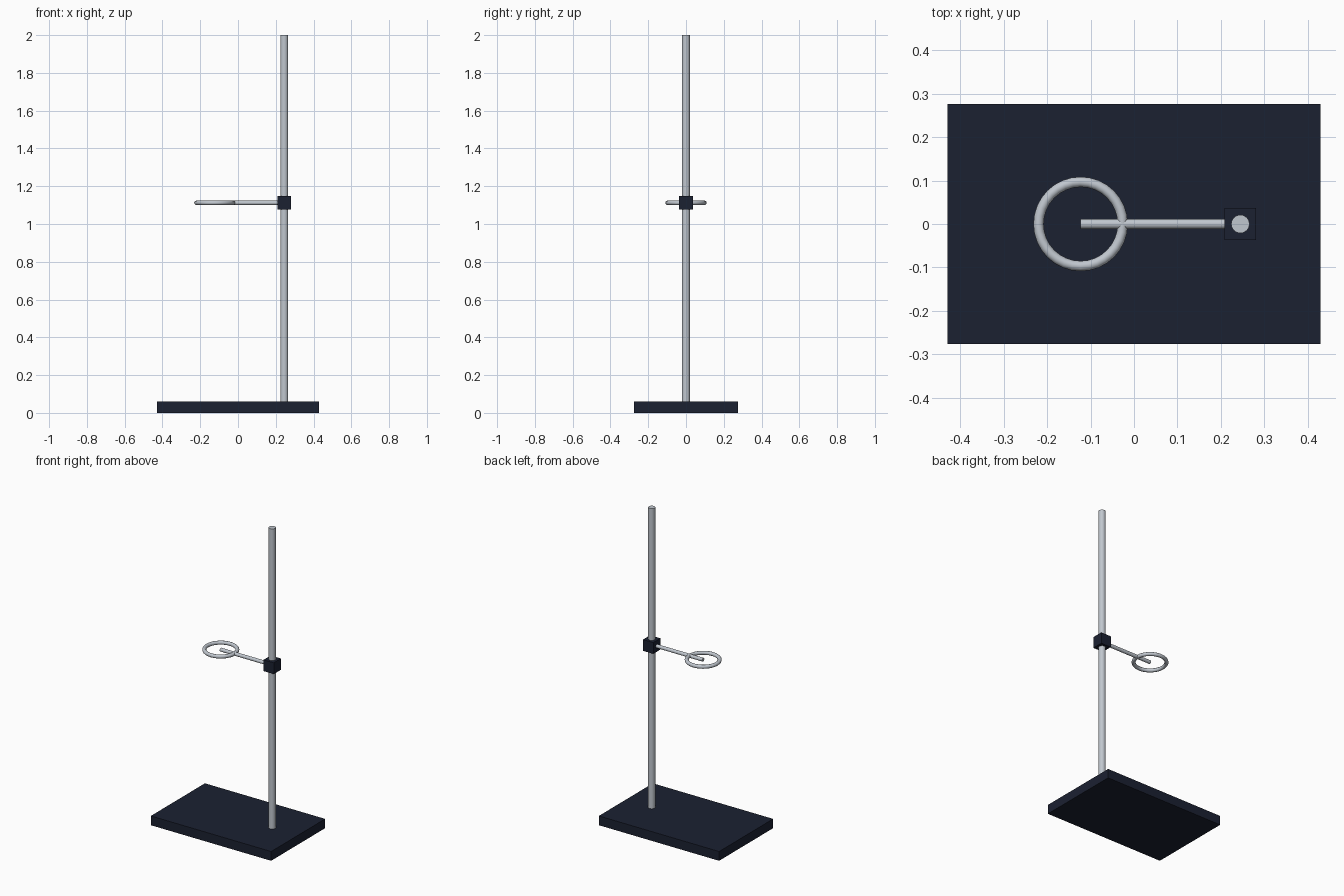
import bpy
from math import pi, radians

if "Cube" in bpy.data.objects:
    bpy.data.objects.remove(bpy.data.objects["Cube"])

ROD_X, CLAMP_Z, RING_X = 0.245, 1.112, -0.123


def material(name, color):
    mat = bpy.data.materials.new(name)
    mat.diffuse_color = color
    mat.use_nodes = True
    mat.node_tree.nodes["Principled BSDF"].inputs["Base Color"].default_value = mat.diffuse_color
    return mat


dark = material("dark_enamel", (0.011, 0.015, 0.031, 1))
steel = material("steel", (0.53, 0.57, 0.62, 1))


def finish(name, mat, smooth=False):
    obj = bpy.context.object
    obj.name = name
    obj.data.materials.append(mat)
    if smooth:
        bpy.ops.object.shade_smooth_by_angle(angle=radians(40))
    return obj


def box(name, center, size, mat):
    bpy.ops.mesh.primitive_cube_add(size=1, location=center)
    bpy.context.object.scale = size
    bpy.ops.object.transform_apply(location=False, rotation=False, scale=True)
    return finish(name, mat)


def rod(name, center, radius, length, sides, rotation=(0, 0, 0)):
    bpy.ops.mesh.primitive_cylinder_add(vertices=sides, radius=radius, depth=length,
                                        location=center, rotation=rotation)
    return finish(name, steel, smooth=True)


# Heavy base plate
box("base", (0, 0, 0.03), (0.86, 0.552, 0.06), dark)

# Upright rod standing on the base
rod("upright_rod", (ROD_X, 0, 1.03), 0.021, 1.94, 24)

# Clamp block gripping the rod
box("clamp", (ROD_X, 0, CLAMP_Z), (0.073, 0.073, 0.073), dark)

# Horizontal arm from the clamp to the ring centre
rod("ring_arm", ((ROD_X + RING_X) / 2, 0, CLAMP_Z), 0.0115, ROD_X - RING_X, 16,
    (0, pi / 2, 0))

# Support ring
bpy.ops.mesh.primitive_torus_add(location=(RING_X, 0, CLAMP_Z), major_radius=0.097,
                                 minor_radius=0.0118, major_segments=32, minor_segments=12)
finish("support_ring", steel, smooth=True)
